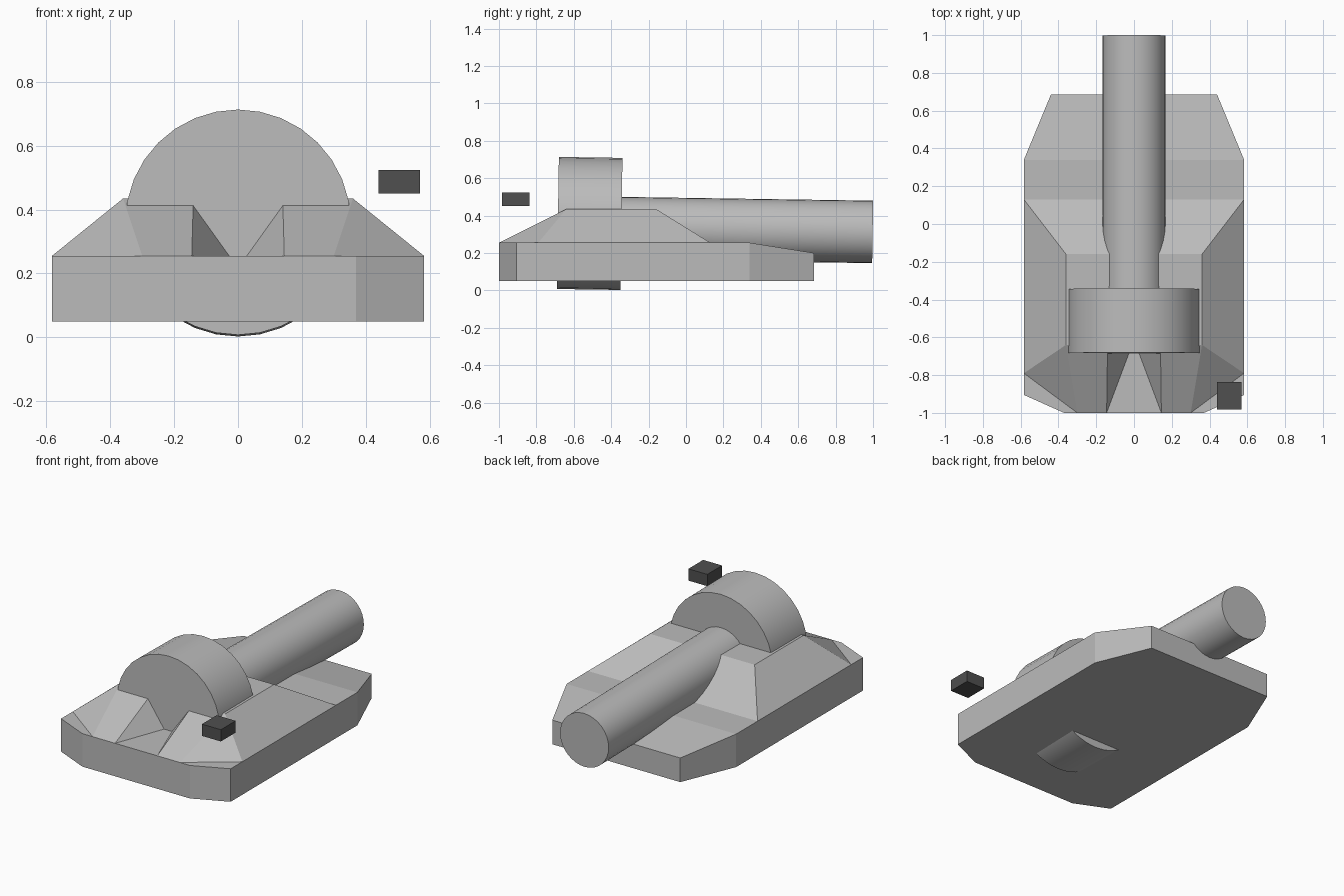
import bpy, bmesh, math
from mathutils import Matrix

cube = bpy.data.objects.get("Cube")
if cube:
    bpy.data.objects.remove(cube, do_unlink=True)


def material(name, value):
    mat = bpy.data.materials.new(name)
    mat.use_nodes = True
    colour = (value, value, value, 1)
    mat.diffuse_color = colour
    mat.node_tree.nodes["Principled BSDF"].inputs["Base Color"].default_value = colour
    return mat


grey = material("mid grey", 0.5)
dark = material("dark grey", 0.08)


def finish(name, bm, mat):
    bmesh.ops.recalc_face_normals(bm, faces=bm.faces)
    mesh = bpy.data.meshes.new(name)
    bm.to_mesh(mesh)
    bm.free()
    mesh.materials.append(mat)
    obj = bpy.data.objects.new(name, mesh)
    bpy.context.collection.objects.link(obj)
    return obj


def rod(name, radius, y0, y1, z0, z1, segments, tilt):
    """Cylinder running front to back, its axis dropping slightly to the rear."""
    bm = bmesh.new()
    bmesh.ops.create_cone(bm, cap_ends=True, segments=segments, radius1=radius,
                          radius2=radius, depth=y1 - y0)
    obj = finish(name, bm, grey)
    obj.location = (0, (y0 + y1) / 2, (z0 + z1) / 2)
    obj.rotation_euler = (math.pi / 2 - tilt, 0, 0)
    bpy.ops.object.select_all(action='DESELECT')
    obj.select_set(True)
    bpy.context.view_layer.objects.active = obj
    bpy.ops.object.shade_smooth_by_angle(angle=math.radians(30))
    return obj


# Base plate: clipped corners, with the rear of the top sloping down
half = [(0.37, -1), (0.583, -0.905), (0.583, 0.34), (0.44, 0.685)]
outline = half + [(-x, y) for x, y in reversed(half)]
bm = bmesh.new()
low = [bm.verts.new((x, y, 0.05)) for x, y in outline]
high = [bm.verts.new((x, y, 0.2 if y > 0.5 else 0.255)) for x, y in outline]
bm.faces.new(low)
bm.faces.new(high[:3] + high[5:])
bm.faces.new(high[2:6])
for i in range(len(low)):
    j = (i + 1) % len(low)
    bm.faces.new((low[i], low[j], high[j], high[i]))
finish("base_plate", bm, grey)

# Raised block: one half with a splayed notch at the front, then mirrored
TOP, FLOOR = 0.435, 0.255
points = {
    "top_mid_front": (0, -0.64, TOP), "top_notch": (0.14, -0.64, TOP),
    "top_front": (0.36, -0.64, TOP), "top_back": (0.36, -0.16, TOP),
    "top_mid_back": (0, -0.16, TOP),
    "mid_front": (0, -0.64, FLOOR), "notch_in": (0.01, -0.64, FLOOR),
    "notch_out": (0.145, -1, FLOOR), "front": (0.3, -1, FLOOR),
    "corner": (0.583, -0.79, FLOOR), "back": (0.583, 0.13, FLOOR),
    "mid_back": (0, 0.13, FLOOR),
}
faces = [
    "top_mid_front top_notch top_front top_back top_mid_back",
    "top_notch notch_out front top_front",
    "top_front front corner",
    "top_front corner back top_back",
    "top_back back mid_back top_mid_back",
    "top_notch notch_in notch_out",
    "top_mid_front mid_front notch_in top_notch",
    "mid_front notch_in notch_out front corner back mid_back",
]
bm = bmesh.new()
verts = {key: bm.verts.new(co) for key, co in points.items()}
for face in faces:
    bm.faces.new([verts[key] for key in face.split()])
block = finish("raised_block", bm, grey)
mirror = block.modifiers.new("Mirror", 'MIRROR')
mirror.use_axis = (True, False, False)
mirror.use_clip = True

# Upright drum and the long rod behind it
rod("drum", 0.353, -0.685, -0.345, 0.36, 0.356, 32, 0.015)
rod("rear_rod", 0.167, -0.5, 0.998, 0.335, 0.313, 32, 0.015)

# Small floating block at the front left corner
bm = bmesh.new()
bmesh.ops.create_cube(bm, size=1, matrix=Matrix.Translation((0.505, -0.91, 0.4875))
                      @ Matrix.Diagonal((0.13, 0.145, 0.073, 1)))
finish("small_block", bm, dark)
